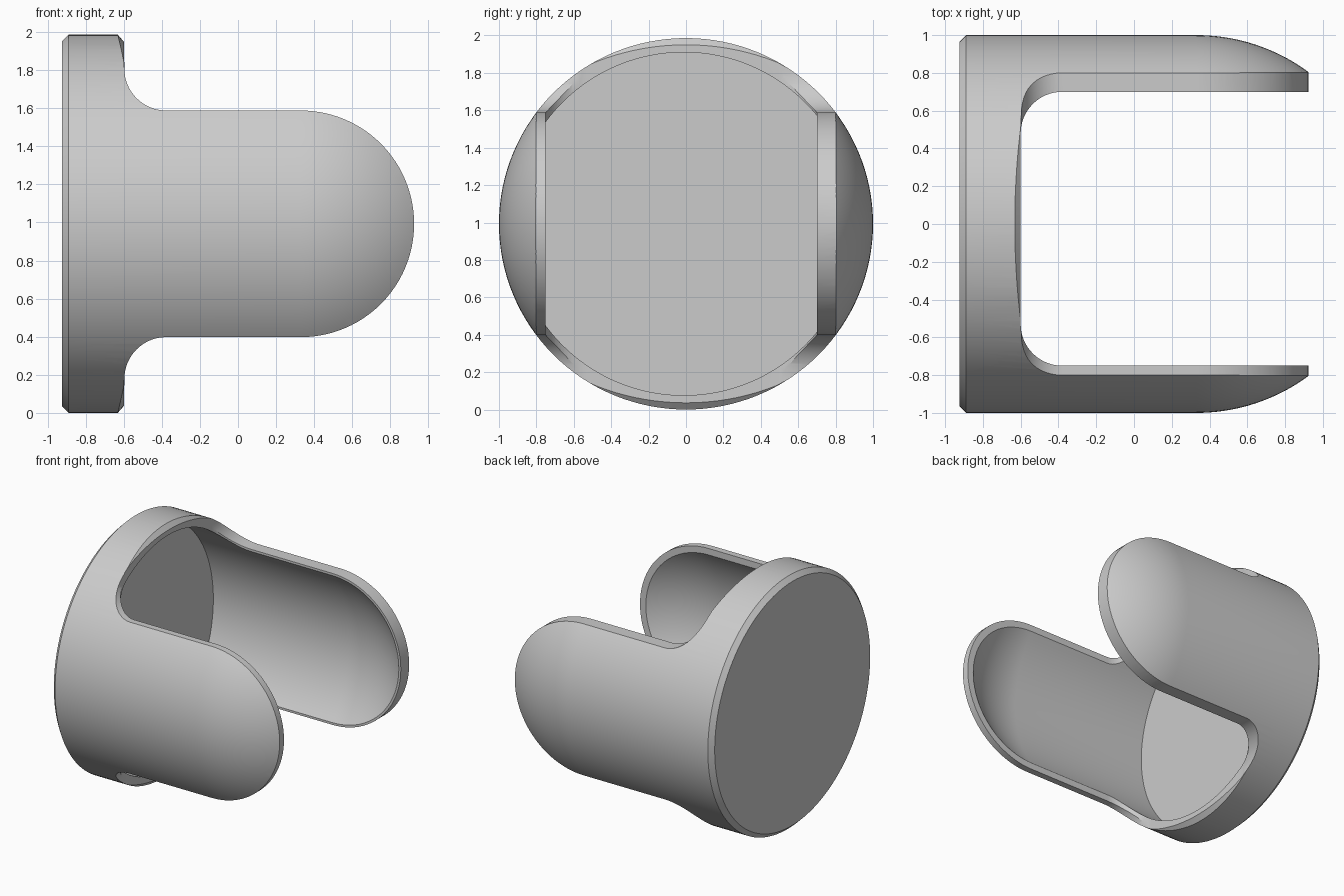
import bpy, bmesh
from math import sin, cos, pi
from mathutils import Vector, Matrix

if "Cube" in bpy.data.objects:
    bpy.data.objects.remove(bpy.data.objects["Cube"], do_unlink=True)

CZ = 0.993          # height of the axis
ARM = 0.595         # half height of the arms
DOME_X = 0.33       # where the rounded ends begin
RIM_X = -0.6        # front face of the base ring


def arc(cx, cy, r, a0, a1, n):
    """Points on an arc, angles in degrees."""
    steps = [(a0 + (a1 - a0) * i / n) * pi / 180 for i in range(n + 1)]
    return [(cx + r * cos(a), cy + r * sin(a)) for a in steps]


def finish(name, bm):
    bmesh.ops.remove_doubles(bm, verts=bm.verts, dist=1e-5)
    bmesh.ops.recalc_face_normals(bm, faces=bm.faces)
    mesh = bpy.data.meshes.new(name)
    bm.to_mesh(mesh)
    bm.free()
    obj = bpy.data.objects.new(name, mesh)
    bpy.context.collection.objects.link(obj)
    return obj


def lathe(name, profile, closed=False, y_off=0.0, y_scale=1.0, z_scale=1.0):
    """Turn an (x, radius) profile around the x axis."""
    bm = bmesh.new()
    vs = [bm.verts.new((x, 0, r)) for x, r in profile]
    edges = [bm.edges.new(p) for p in zip(vs, vs[1:])]
    if closed:
        edges.append(bm.edges.new((vs[-1], vs[0])))
    bmesh.ops.spin(bm, geom=vs + edges, cent=(0, 0, 0), axis=(1, 0, 0),
                   angle=2 * pi, steps=128)
    bm.transform(Matrix.Translation((0, y_off, CZ)) @ Matrix.Diagonal((1, y_scale, z_scale, 1)))
    return finish(name, bm)


def prism(name, points, depth):
    """Extrude a closed outline of 3D points along depth."""
    bm = bmesh.new()
    face = bm.faces.new([bm.verts.new(p) for p in points])
    ext = bmesh.ops.extrude_face_region(bm, geom=[face])
    moved = [v for v in ext["geom"] if isinstance(v, bmesh.types.BMVert)]
    bmesh.ops.translate(bm, verts=moved, vec=Vector(depth))
    return finish(name, bm)


def boolean(obj, cutter, operation):
    mod = obj.modifiers.new(cutter.name, "BOOLEAN")
    mod.operation, mod.object, mod.solver = operation, cutter, "EXACT"
    bpy.context.view_layer.objects.active = obj
    bpy.ops.object.modifier_apply(modifier=mod.name)
    bpy.data.objects.remove(cutter, do_unlink=True)


# Outer body: chamfered back, straight barrel, spherical end
shell = lathe("clamp_shell", [(-0.925, 0), (-0.925, 0.965), (-0.89, 1)]
              + arc(DOME_X, 0, 1, 90, 0, 40), z_scale=CZ)

# Side outline: base ring, filleted into two round-ended arms
x_side = RIM_X + 0.003
upper = [(-1.1, 1.2), (x_side, 1.2)] + arc(x_side + 0.22, ARM + 0.22, 0.22, 180, 270, 16)
end = arc(DOME_X, 0, ARM, 90, -90, 48)
outline = upper + end + [(x, -z) for x, z in reversed(upper)]
boolean(shell, prism("side_outline", [(x, -1.2, z + CZ) for x, z in outline], (0, 2.4, 0)),
        "INTERSECT")

# Chamfer round the open edge of the base, fading out at the arms
boolean(shell, lathe("rim_chamfer", [(-0.632, 0.994), (-0.58, 0.934), (-0.58, 1.4), (-0.632, 1.4)],
                     closed=True, y_scale=1.18), "DIFFERENCE")

# Slot between the arms with rounded inner corners
mid, half, fillet = -0.025, 0.725, 0.22
side = [(1.5, half)] + arc(RIM_X + fillet, half - fillet, fillet, 90, 180, 16)
slot = side + [(x, -y) for x, y in reversed(side)]
boolean(shell, prism("slot", [(x, y + mid, -0.3) for x, y in slot], (0, 0, 2.6)), "DIFFERENCE")

# Round cavity down to the floor
boolean(shell, lathe("cavity", [(-0.848, 0), (-0.848, 0.917)] + arc(DOME_X, 0, 0.917, 90, 0, 40),
                     y_off=-0.012), "DIFFERENCE")

# One grey finish
grey = bpy.data.materials.new("plain_grey")
grey.use_nodes = True
colour = (0.6, 0.6, 0.6, 1)
grey.diffuse_color = colour
grey.node_tree.nodes["Principled BSDF"].inputs["Base Color"].default_value = colour
shell.data.materials.clear()
shell.data.materials.append(grey)
for poly in shell.data.polygons:
    poly.material_index = 0

bpy.ops.object.select_all(action="DESELECT")
shell.select_set(True)
bpy.context.view_layer.objects.active = shell
bpy.ops.object.shade_smooth_by_angle(angle=pi / 7)
